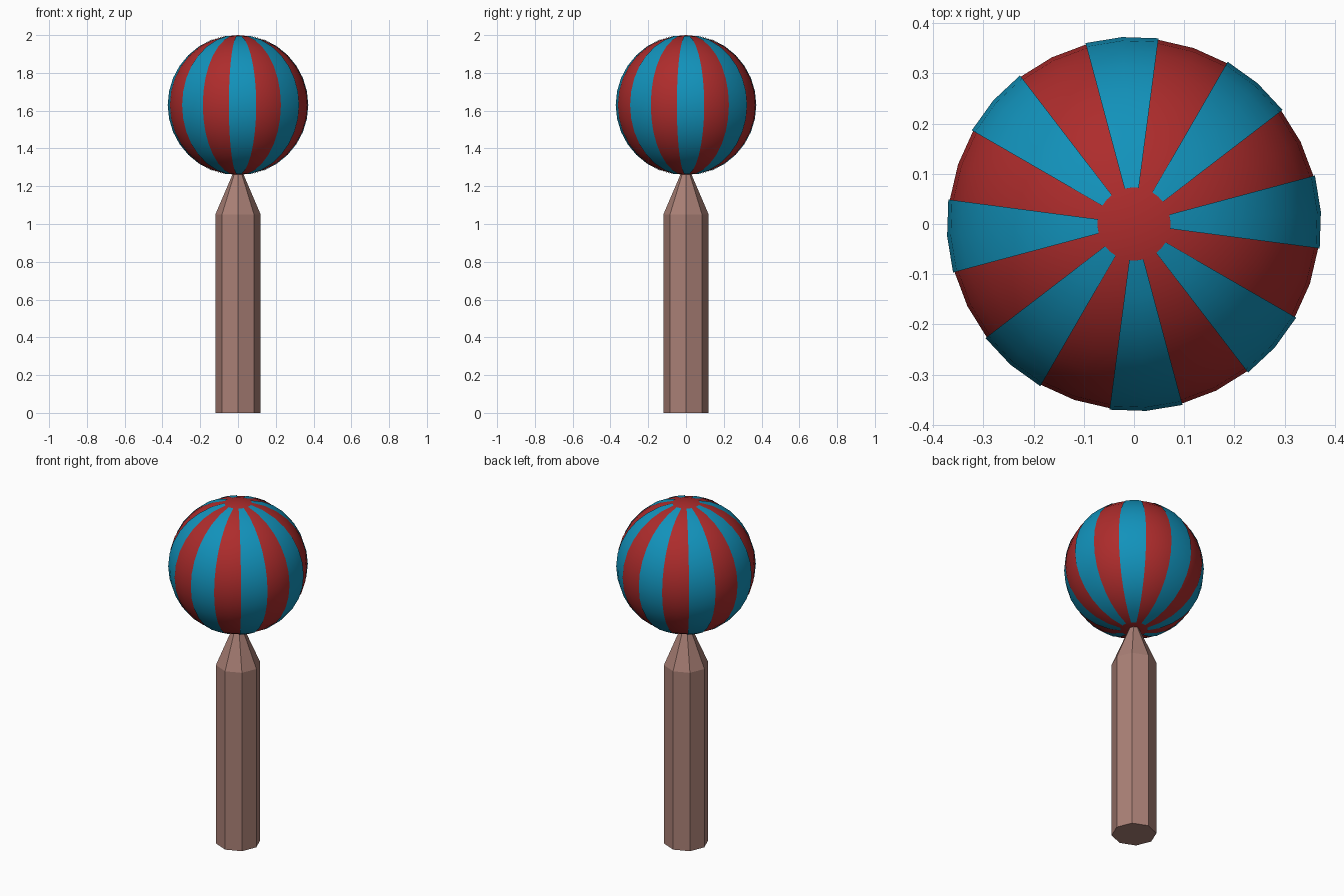
import bpy, bmesh, math
from mathutils import Matrix

if "Cube" in bpy.data.objects:
    bpy.data.objects.remove(bpy.data.objects["Cube"])

BALL_Z, BALL_R = 1.63, 0.37


def material(name, rgb):
    mat = bpy.data.materials.new(name)
    mat.diffuse_color = (*rgb, 1.0)
    mat.use_nodes = True
    mat.node_tree.nodes["Principled BSDF"].inputs["Base Color"].default_value = mat.diffuse_color
    return mat


def finish(bm, name, mat, smooth):
    for f in bm.faces:
        f.smooth = smooth
    mesh = bpy.data.meshes.new(name)
    bm.to_mesh(mesh)
    bm.free()
    mesh.materials.append(mat)
    obj = bpy.data.objects.new(name, mesh)
    bpy.context.collection.objects.link(obj)
    return obj


def sphere(radius):
    bm = bmesh.new()
    turn = Matrix.Rotation(math.radians(3.75), 4, 'Z')
    bmesh.ops.create_uvsphere(bm, u_segments=32, v_segments=16, radius=radius, matrix=turn)
    return bm


red = material("red", (0.42, 0.025, 0.025))
blue = material("blue", (0.006, 0.29, 0.50))
wood = material("wood", (0.40, 0.215, 0.18))

# Octagonal post with a pointed top that runs into the ball
bm = bmesh.new()
bmesh.ops.create_cone(bm, cap_ends=True, segments=8, radius1=0.12, radius2=0.12,
                      depth=1.05, matrix=Matrix.Translation((0, 0, 0.525)))
top = max(bm.faces, key=lambda f: f.calc_center_median().z)
tip = bmesh.ops.poke(bm, faces=[top])["verts"][0]
tip.co.z = 1.33
finish(bm, "post", wood, False)

# Red ball
ball = finish(sphere(BALL_R), "ball", red, True)
ball.location.z = BALL_Z

# Eight blue stripes lying just over the ball, leaving the pole caps bare
bm = sphere(BALL_R + 0.003)
unwanted = []
for f in bm.faces:
    c = f.calc_center_median()
    angle = (math.degrees(math.atan2(c.y, c.x)) + 7.5) % 45
    if len(f.verts) == 3 or angle > 22.5:
        unwanted.append(f)
bmesh.ops.delete(bm, geom=unwanted, context='FACES')
stripes = finish(bm, "ball_stripes", blue, True)
stripes.location.z = BALL_Z
